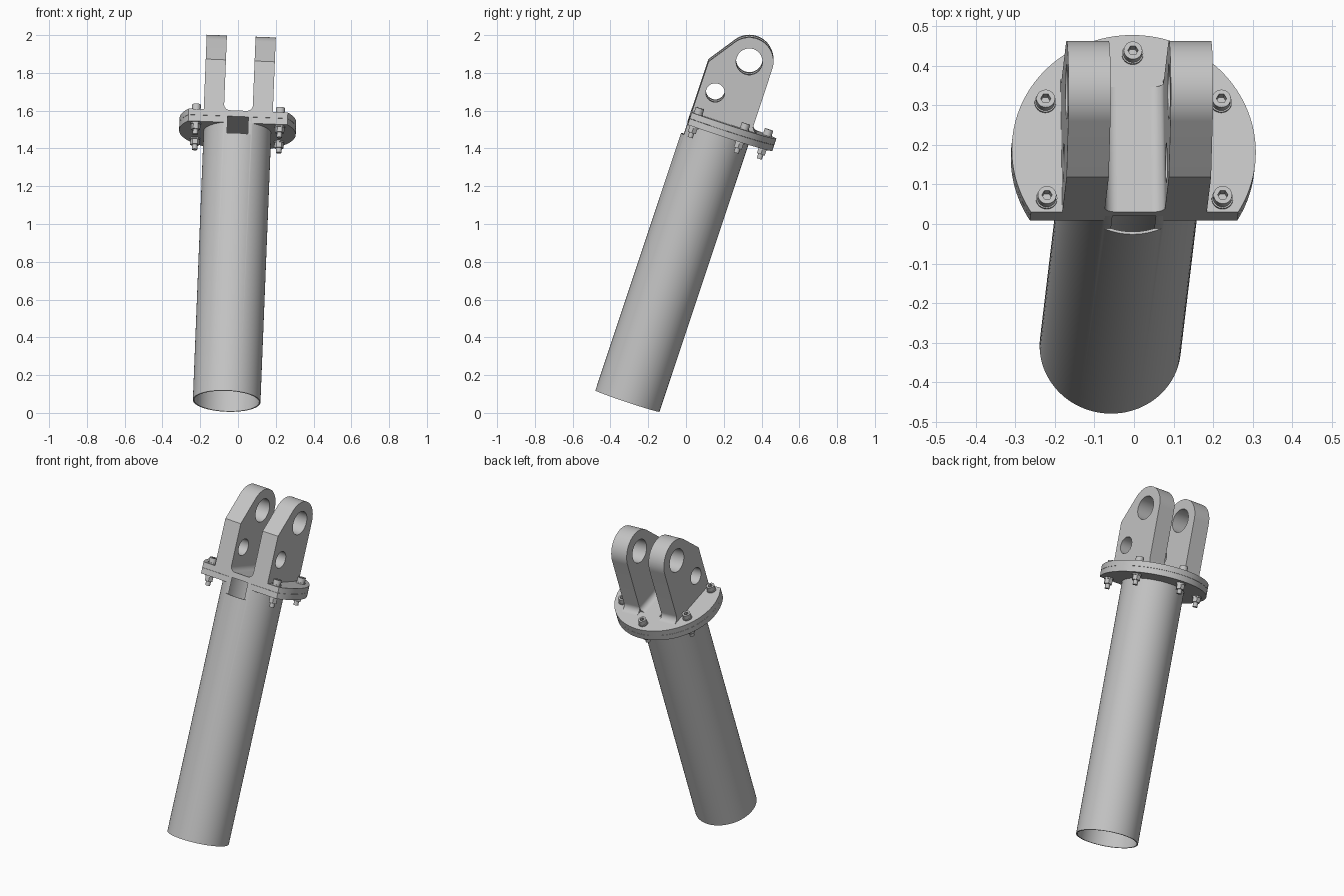
import bpy, bmesh
from math import sin, cos, asin, atan2, pi, hypot, tau
from mathutils import Matrix, Vector

if "Cube" in bpy.data.objects:
    bpy.data.objects.remove(bpy.data.objects["Cube"])

steel = bpy.data.materials.new("light_grey_steel")
steel.use_nodes = True
GREY = (0.55, 0.55, 0.55, 1)
steel.diffuse_color = GREY
steel.node_tree.nodes["Principled BSDF"].inputs["Base Color"].default_value = GREY

# Leaning frame: the tube axis is local z, its lower end the origin
axis = Vector((0.04, 0.333, 1)).normalized()
side = Vector((1, 0, -0.04)).normalized()
back = axis.cross(side)
FRAME = Matrix.Translation((-0.06, -0.31, 0.0625)) @ Matrix((side, back, axis)).transposed().to_4x4()

# Ways to stand a flat outline up inside the frame
FLAT = Matrix.Identity(4)
SIDEWAYS = Matrix(((0, 0, 1, 0), (1, 0, 0, 0), (0, 1, 0, 0), (0, 0, 0, 1)))
ENDWAYS = Matrix(((1, 0, 0, 0), (0, 0, -1, 0), (0, 1, 0, 0), (0, 0, 0, 1)))


def arc(cx, cy, r, a0, a1, n=32):
    return [(cx + r * cos(a0 + (a1 - a0) * i / n), cy + r * sin(a0 + (a1 - a0) * i / n))
            for i in range(n + 1)]


def circle(cx, cy, r, n=48):
    return arc(cx, cy, r, 0, tau, n)[:-1]


def solid(name, outlines, lo, hi, turn=FLAT):
    """Extrude filled outlines (later ones are holes) from lo to hi."""
    curve = bpy.data.curves.new(name, "CURVE")
    curve.dimensions, curve.fill_mode = "2D", "BOTH"
    curve.extrude = (hi - lo) / 2
    for points in outlines:
        spline = curve.splines.new("POLY")
        spline.points.add(len(points) - 1)
        for p, (x, y) in zip(spline.points, points):
            p.co = (x, y, 0, 1)
        spline.use_cyclic_u = True
    temp = bpy.data.objects.new(name + "_outline", curve)
    mesh = bpy.data.meshes.new_from_object(temp)
    bpy.data.objects.remove(temp)
    bpy.data.curves.remove(curve)
    bm = bmesh.new()
    bm.from_mesh(mesh)
    bmesh.ops.remove_doubles(bm, verts=bm.verts, dist=1e-5)
    bmesh.ops.recalc_face_normals(bm, faces=bm.faces)
    bm.transform(turn @ Matrix.Translation((0, 0, (lo + hi) / 2)))
    bm.to_mesh(mesh)
    bm.free()
    mesh.name = name
    mesh.materials.clear()
    mesh.materials.append(steel)
    obj = bpy.data.objects.new(name, mesh)
    obj.matrix_world = FRAME
    bpy.context.collection.objects.link(obj)
    return obj


def smooth(obj):
    bpy.ops.object.select_all(action="DESELECT")
    obj.select_set(True)
    bpy.context.view_layer.objects.active = obj
    bpy.ops.object.shade_smooth_by_angle(angle=0.5)


TUBE_R, BORE_R, RIM_R, FLAT_Y = 0.179, 0.172, 0.309, -0.163
SEAT, JOINT, TOP = 1.50, 1.535, 1.568

# Tube, with its front shaved flat under the flange to leave a window
tube = solid("tube", [circle(0, 0, TUBE_R, 96), circle(0, 0, BORE_R, 96)], 0, JOINT)
cutter = solid("window_cutter", [[(-0.2, -0.3), (0.2, -0.3), (0.2, FLAT_Y), (-0.2, FLAT_Y)]],
               1.437, 1.6)
cutter.hide_render = True
cut = tube.modifiers.new("window", "BOOLEAN")
cut.operation, cut.object, cut.solver = "DIFFERENCE", cutter, "EXACT"
bpy.context.view_layer.objects.active = tube
bpy.ops.object.modifier_apply(modifier="window")
bpy.data.objects.remove(cutter)
smooth(tube)

# Flange: open ring welded to the tube, solid cap plate above
a = asin(-FLAT_Y / RIM_R)
b = asin(-FLAT_Y / BORE_R)
rim = arc(0, 0, RIM_R, -a, pi + a, 96)
smooth(solid("flange_ring", [rim + arc(0, 0, BORE_R, pi + b, -b, 72)], SEAT, JOINT - 0.001))
smooth(solid("flange_cap", [rim], JOINT, TOP))

# Clevis lugs: straight front, sloped shoulder, round eye, filleted heel
EYE, EYE_R, SHOULDER = (0.042, 1.917), 0.128, (FLAT_Y, 1.848)
dx, dy = EYE[0] - SHOULDER[0], EYE[1] - SHOULDER[1]
slope = atan2(dy, dx) + asin(EYE_R / hypot(dx, dy))
heel_x, fillet = EYE[0] + EYE_R, 0.036
profile = [SHOULDER, (FLAT_Y, TOP - 0.005), (heel_x + fillet, TOP - 0.005)]
profile += arc(heel_x + fillet, TOP + fillet, fillet, -pi / 2, -pi, 10)
profile += arc(*EYE, EYE_R, 0, slope + pi / 2, 40)
holes = [circle(*EYE, 0.07), circle(-0.077, 1.704, 0.05)]
INNER, OUTER = 0.076, 0.183
for name, s in (("left", 1), ("right", -1)):
    lo, hi = sorted((s * INNER, s * OUTER))
    smooth(solid(name + "_lug", [profile] + holes, lo, hi, SIDEWAYS))
    # Rounded corner along the foot of the lug, inside the fork
    corner = [(s * INNER, TOP - 0.004)]
    corner += [(s * x, z) for x, z in
               arc(INNER - 0.032, TOP + 0.032, 0.032, 0, -pi / 2, 10)]
    corner.append((s * (INNER - 0.032), TOP - 0.004))
    smooth(solid(name + "_fork_fillet", [corner], -heel_x, -FLAT_Y, ENDWAYS))

# Socket-head bolts with washers and nuts on a six-step circle, front one left out
for i in range(5):
    angle = pi * (2 * i - 1) / 6
    x, y = 0.257 * cos(angle), 0.257 * sin(angle)
    parts = (
        ("bolt_washer", [circle(x, y, 0.027, 32)], TOP, TOP + 0.007),
        ("bolt_head", [circle(x, y, 0.0235, 32), circle(x, y, 0.013, 6)], TOP + 0.007, TOP + 0.034),
        ("bolt_shank", [circle(x, y, 0.014, 24)], 1.438, TOP + 0.003),
        ("nut_washer", [circle(x, y, 0.027, 32)], SEAT - 0.007, SEAT),
        ("nut", [circle(x, y, 0.025, 6)], SEAT - 0.036, SEAT - 0.007),
    )
    for name, outlines, lo, hi in parts:
        smooth(solid(f"{name}_{i + 1}", outlines, lo, hi))
